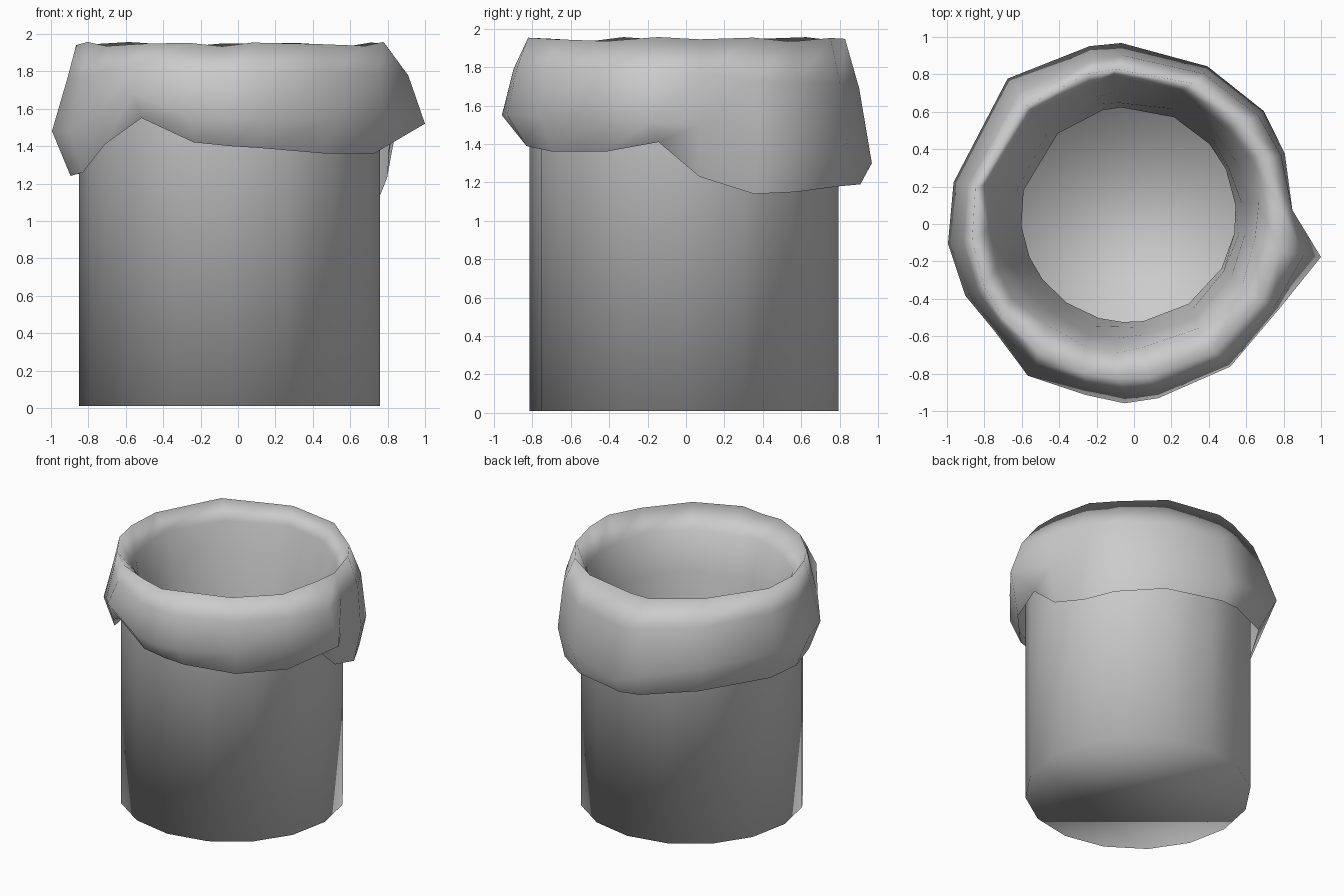
import bpy, bmesh
from math import cos, sin, radians, tau

if "Cube" in bpy.data.objects:
    bpy.data.objects.remove(bpy.data.objects["Cube"])


def ring(bm, angles, radius, z, cx=0.0, cy=0.0):
    return [bm.verts.new((cx + radius * cos(a), cy + radius * sin(a), z)) for a in angles]


def bridge(bm, a, b):
    n = len(a)
    for i in range(n):
        j = (i + 1) % n
        bm.faces.new((a[i], a[j], b[j], b[i]))


def finish(bm, name, angle):
    bmesh.ops.recalc_face_normals(bm, faces=bm.faces)
    mesh = bpy.data.meshes.new(name)
    bm.to_mesh(mesh)
    bm.free()
    obj = bpy.data.objects.new(name, mesh)
    bpy.context.collection.objects.link(obj)
    bpy.ops.object.select_all(action='DESELECT')
    obj.select_set(True)
    bpy.context.view_layer.objects.active = obj
    bpy.ops.object.shade_smooth_by_angle(angle=radians(angle))


# Bin body: faceted open drum with a closed base, softly shaded throughout
bm = bmesh.new()
drum = [tau * i / 16 for i in range(16)]
base = ring(bm, drum, 0.805, 0.01, -0.045, -0.01)
top = ring(bm, drum, 0.805, 1.72, -0.045, -0.01)
bridge(bm, base, top)
bm.faces.new(base[::-1])
finish(bm, "bin_body", 120)

# Bag cuff: angle, hem height, hem radius, bulge radius, bulge height
cuff = [
    (5, 1.23, 0.80, 0.85, 1.50), (25, 1.14, 0.84, 0.89, 1.40),
    (41, 1.15, 0.87, 0.92, 1.38), (65, 1.18, 0.88, 0.93, 1.35),
    (94, 1.19, 0.91, 0.97, 1.30), (104, 1.20, 0.91, 0.98, 1.36),
    (131, 1.25, 0.90, 1.03, 1.48), (167, 1.25, 0.90, 0.99, 1.48),
    (186, 1.24, 0.90, 1.00, 1.48), (203, 1.26, 0.90, 0.98, 1.48),
    (217, 1.41, 0.89, 0.94, 1.58), (235, 1.55, 0.90, 0.99, 1.68),
    (254, 1.42, 0.86, 0.95, 1.56), (267, 1.40, 0.84, 0.96, 1.55),
    (278, 1.39, 0.84, 0.94, 1.55), (304, 1.36, 0.84, 0.92, 1.55),
    (330, 1.36, 0.84, 0.90, 1.53), (350, 1.41, 0.82, 1.015, 1.52),
]
bm = bmesh.new()
hem, bulge, shoulder = [], [], []
for deg, hz, hr, br, bz in cuff:
    c, s = cos(radians(deg)), sin(radians(deg))
    sr = 0.45 * br + 0.55 * 0.85
    for loop, r, z in ((hem, hr, hz), (bulge, br, bz), (shoulder, sr, 0.4 * bz + 0.6 * 1.95)):
        loop.append(bm.verts.new((r * c, r * s, z)))

# Bag rim and lining: folds over the rim and hangs as a loose open sleeve
angles = [radians(row[0]) for row in cuff]
loops = [hem, bulge, shoulder,
         ring(bm, angles, 0.83, 1.945, -0.04, 0.0),
         ring(bm, angles, 0.73, 1.80, -0.06, 0.05),
         ring(bm, angles, 0.66, 1.50, -0.05, 0.05),
         ring(bm, angles, 0.61, 1.20, -0.04, 0.05),
         ring(bm, angles, 0.575, 0.90, -0.03, 0.05)]
for i, v in enumerate(loops[3]):
    v.co.z += 0.012 * sin(2.3 * i)      # uneven rim
for k, loop in enumerate(loops[4:7]):
    for i, v in enumerate(loop):        # soft creases in the lining
        f = 0.02 * sin(2.1 * i + k)
        v.co.x *= 1 + f
        v.co.y *= 1 + f
for a, b in zip(loops, loops[1:]):
    bridge(bm, a, b)
finish(bm, "bin_bag", 170)
